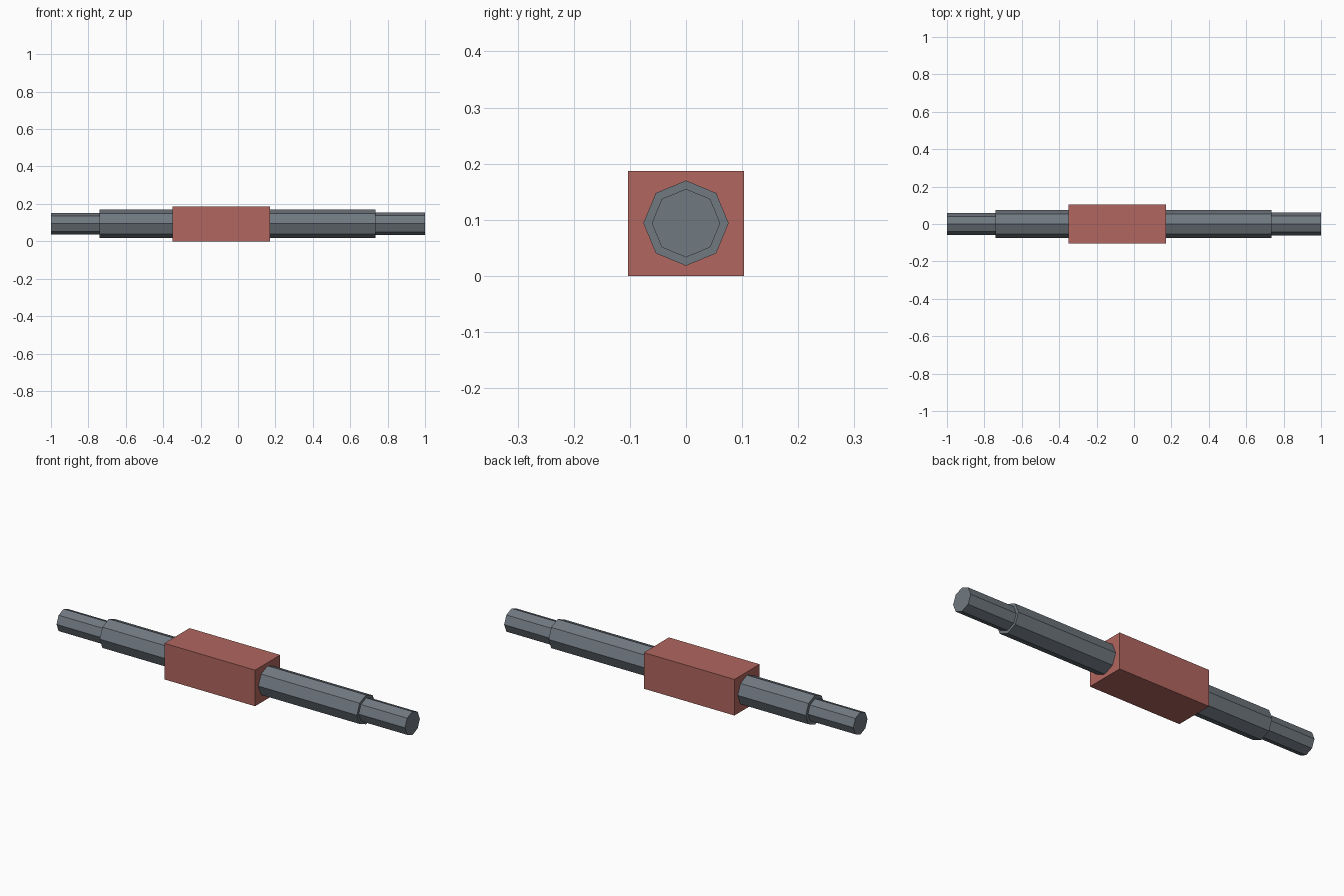
import bpy
from math import pi

cube = bpy.data.objects.get("Cube")
if cube:
    bpy.data.objects.remove(cube, do_unlink=True)

AXIS_Z = 0.094


def make_material(name, rgb):
    mat = bpy.data.materials.new(name)
    mat.use_nodes = True
    color = (*rgb, 1)
    mat.diffuse_color = color
    mat.node_tree.nodes["Principled BSDF"].inputs["Base Color"].default_value = color
    return mat


steel = make_material("steel grey", (0.162, 0.188, 0.216))
red = make_material("brick red", (0.44, 0.133, 0.114))


def rod(name, x0, x1, radius):
    """Flat-sided octagonal bar along x, with a corner on top."""
    bpy.ops.mesh.primitive_cylinder_add(
        vertices=8, radius=radius, depth=x1 - x0,
        location=((x0 + x1) / 2, 0, AXIS_Z), rotation=(0, pi / 2, 0))
    obj = bpy.context.object
    obj.name = name
    obj.data.materials.append(steel)


# Stepped shaft: thick middle with a thinner stub at each end
rod("main_shaft", -0.74, 0.735, 0.076)
rod("right_end_stub", -1.0, -0.74, 0.058)
rod("left_end_stub", 0.735, 1.0, 0.061)

# Rectangular block around the shaft
bpy.ops.mesh.primitive_cube_add(size=1, location=(-0.09, 0, 0.0935))
block = bpy.context.object
block.name = "center_block"
block.scale = (0.52, 0.206, 0.187)
bpy.ops.object.transform_apply(location=False, rotation=False, scale=True)
block.data.materials.append(red)
